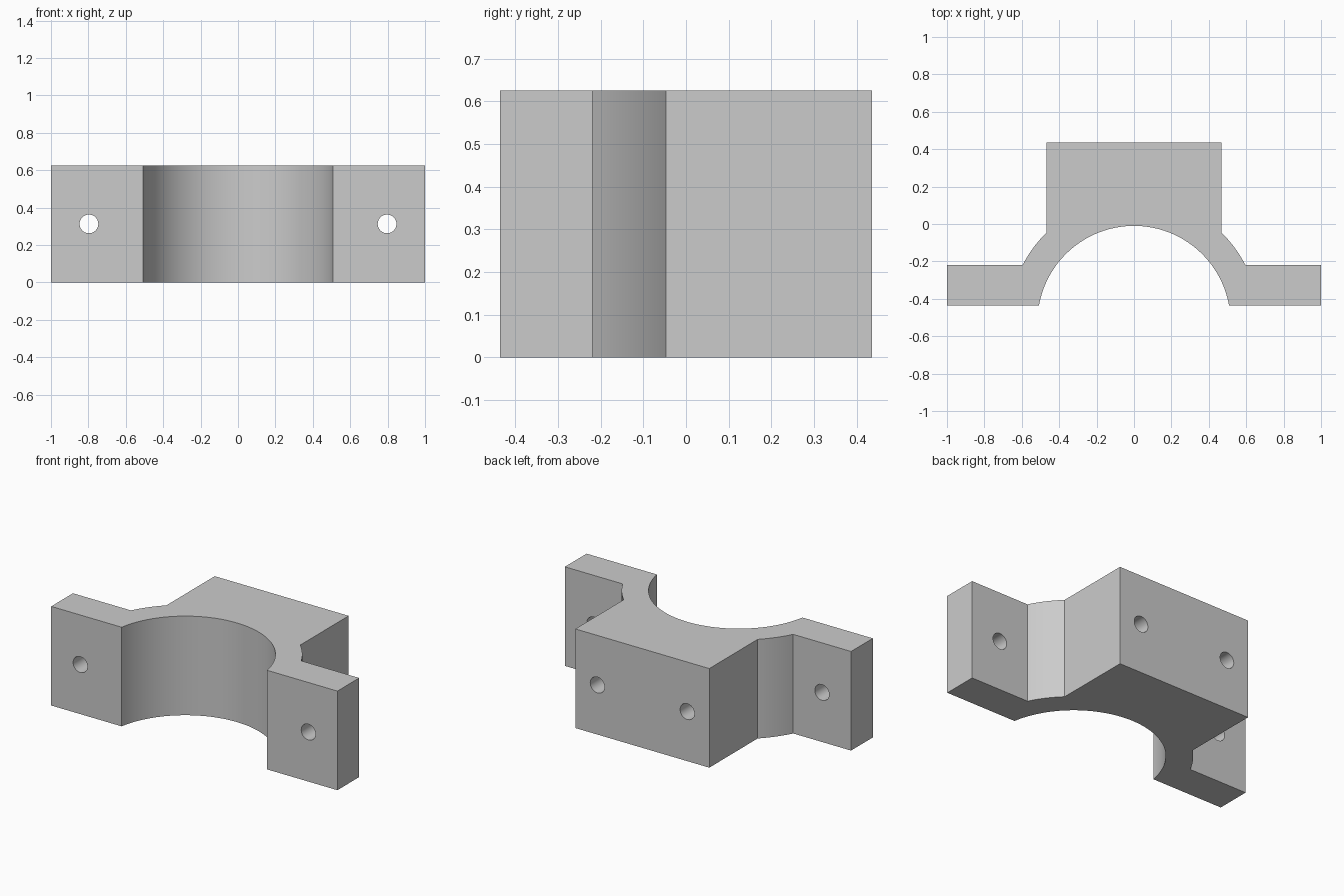
import bpy, bmesh
from math import sin, cos, asin, pi, radians, sqrt
from mathutils import Matrix

if "Cube" in bpy.data.objects:
    bpy.data.objects.remove(bpy.data.objects["Cube"], do_unlink=True)

HEIGHT = 0.626
FRONT, BACK, FLANGE_BACK = -0.436, 0.436, -0.219
BLOCK_X = 0.468
ARC_Y, BORE_R, OUTER_R = -0.526, 0.516, 0.67
HOLE_R = 0.05

grey = bpy.data.materials.new("plain grey")
grey.use_nodes = True
grey.diffuse_color = (0.6, 0.6, 0.6, 1)
grey.node_tree.nodes["Principled BSDF"].inputs["Base Color"].default_value = (0.6, 0.6, 0.6, 1)


def make_object(name, bm):
    bmesh.ops.recalc_face_normals(bm, faces=bm.faces[:])
    mesh = bpy.data.meshes.new(name)
    bm.to_mesh(mesh)
    bm.free()
    mesh.materials.append(grey)
    obj = bpy.data.objects.new(name, mesh)
    bpy.context.collection.objects.link(obj)
    return obj


def arc(radius, start, end, steps):
    """Points on an arc about the bore axis, angles measured from +y towards +x."""
    angles = [start + (end - start) * i / steps for i in range(steps + 1)]
    return [(radius * sin(a), ARC_Y + radius * cos(a)) for a in angles]


# Clamp outline: bore, then the right-hand outside, then its mirror image
bore_angle = pi / 2 - asin((FRONT - ARC_Y) / BORE_R)
bore = arc(BORE_R, -bore_angle, bore_angle, 72)
shoulder_low = pi / 2 - asin((FLANGE_BACK - ARC_Y) / OUTER_R)
shoulder = arc(OUTER_R, shoulder_low, asin(BLOCK_X / OUTER_R), 10)
side = [(1, FRONT), (1, FLANGE_BACK)] + shoulder + [(BLOCK_X, BACK)]
outline = bore + side + [(-x, y) for x, y in reversed(side)]

bm = bmesh.new()
face = bm.faces.new([bm.verts.new((x, y, 0)) for x, y in outline])
top = bmesh.ops.extrude_face_region(bm, geom=[face])["geom"]
bmesh.ops.translate(bm, vec=(0, 0, HEIGHT),
                    verts=[v for v in top if isinstance(v, bmesh.types.BMVert)])
clamp = make_object("clamp_half", bm)


# Bolt holes: through the flanges, blind in the back of the block
def add_hole(bm, x, y_start, y_end):
    place = Matrix.Translation((x, (y_start + y_end) / 2, HEIGHT / 2))
    bmesh.ops.create_cone(bm, cap_ends=True, segments=40, radius1=HOLE_R, radius2=HOLE_R,
                          depth=y_end - y_start,
                          matrix=place @ Matrix.Rotation(pi / 2, 4, "X"))


bm = bmesh.new()
for s in (-1, 1):
    add_hole(bm, s * 0.797, FRONT - 0.05, FLANGE_BACK + 0.05)
    add_hole(bm, s * 0.314, BACK - 0.3, BACK + 0.05)
cutter = make_object("hole_cutter", bm)
cutter.hide_render = True

cut = clamp.modifiers.new("bolt_holes", "BOOLEAN")
cut.operation, cut.solver, cut.object = "DIFFERENCE", "EXACT", cutter
bpy.ops.object.select_all(action="DESELECT")
clamp.select_set(True)
bpy.context.view_layer.objects.active = clamp
bpy.ops.object.modifier_apply(modifier=cut.name)
bpy.data.objects.remove(cutter, do_unlink=True)

bpy.ops.object.shade_smooth_by_angle(angle=radians(30))
